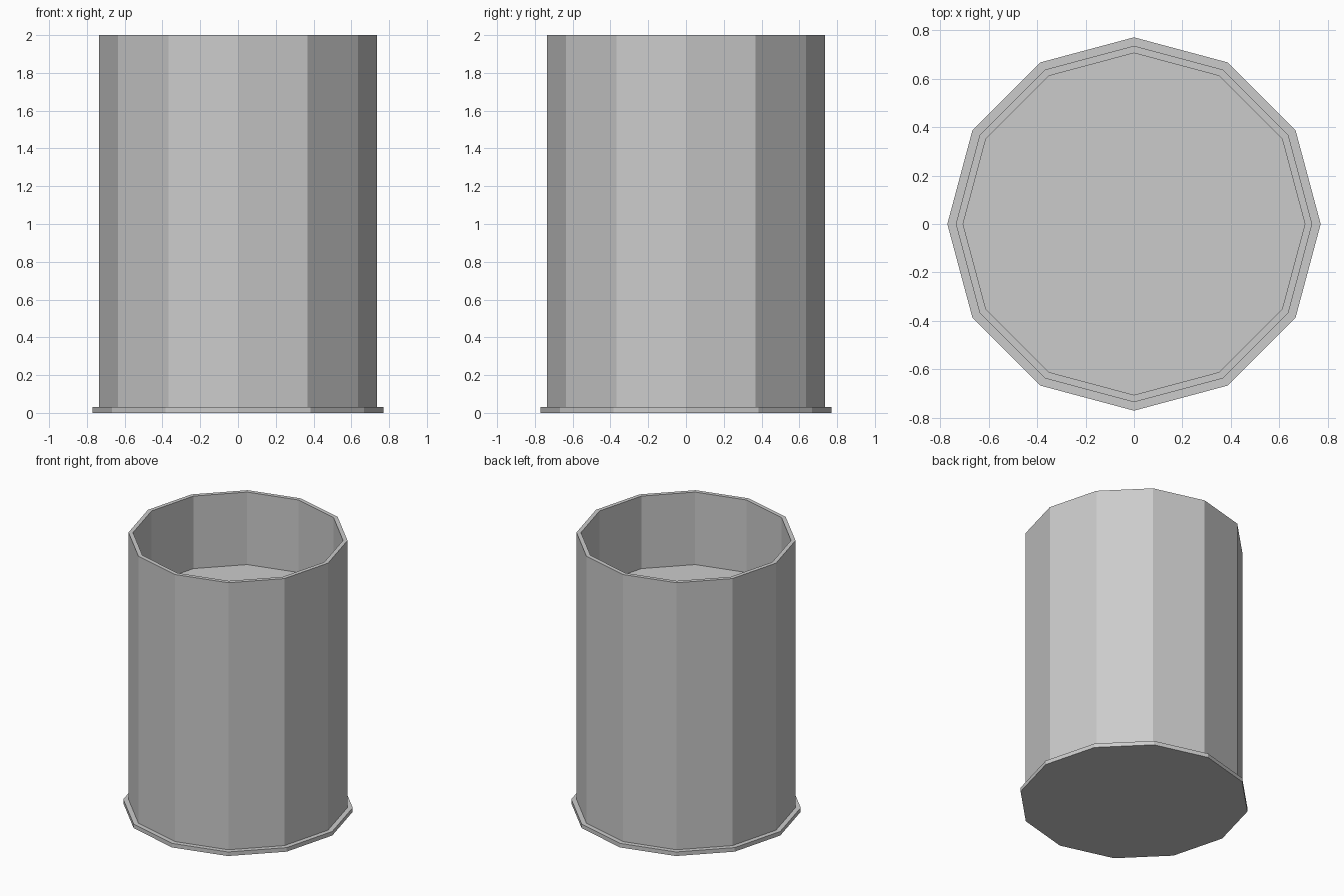
import bpy, bmesh, math

if "Cube" in bpy.data.objects:
    bpy.data.objects.remove(bpy.data.objects["Cube"])

SIDES = 12


def lathe(name, profile):
    """Revolve an (r, z) profile, listed bottom-outside to top-inside, closing both ends."""
    bm = bmesh.new()
    rings = []
    for r, z in profile:
        rings.append([bm.verts.new((r * math.cos(math.tau * i / SIDES),
                                    r * math.sin(math.tau * i / SIDES), z))
                      for i in range(SIDES)])
    for a, b in zip(rings, rings[1:]):
        for i in range(SIDES):
            j = (i + 1) % SIDES
            bm.faces.new((a[i], a[j], b[j], b[i]))
    bm.faces.new(rings[0][::-1])
    bm.faces.new(rings[-1])
    mesh = bpy.data.meshes.new(name)
    bm.to_mesh(mesh)
    bm.free()
    obj = bpy.data.objects.new(name, mesh)
    bpy.context.collection.objects.link(obj)
    return obj


# Thin flared base plate
lathe("base_plate", [(0.77, 0), (0.77, 0.03)])

# Tall body with a recessed floor inside the rim
lathe("container_body", [(0.735, 0.03), (0.735, 2.0), (0.705, 2.0), (0.705, 1.465)])
